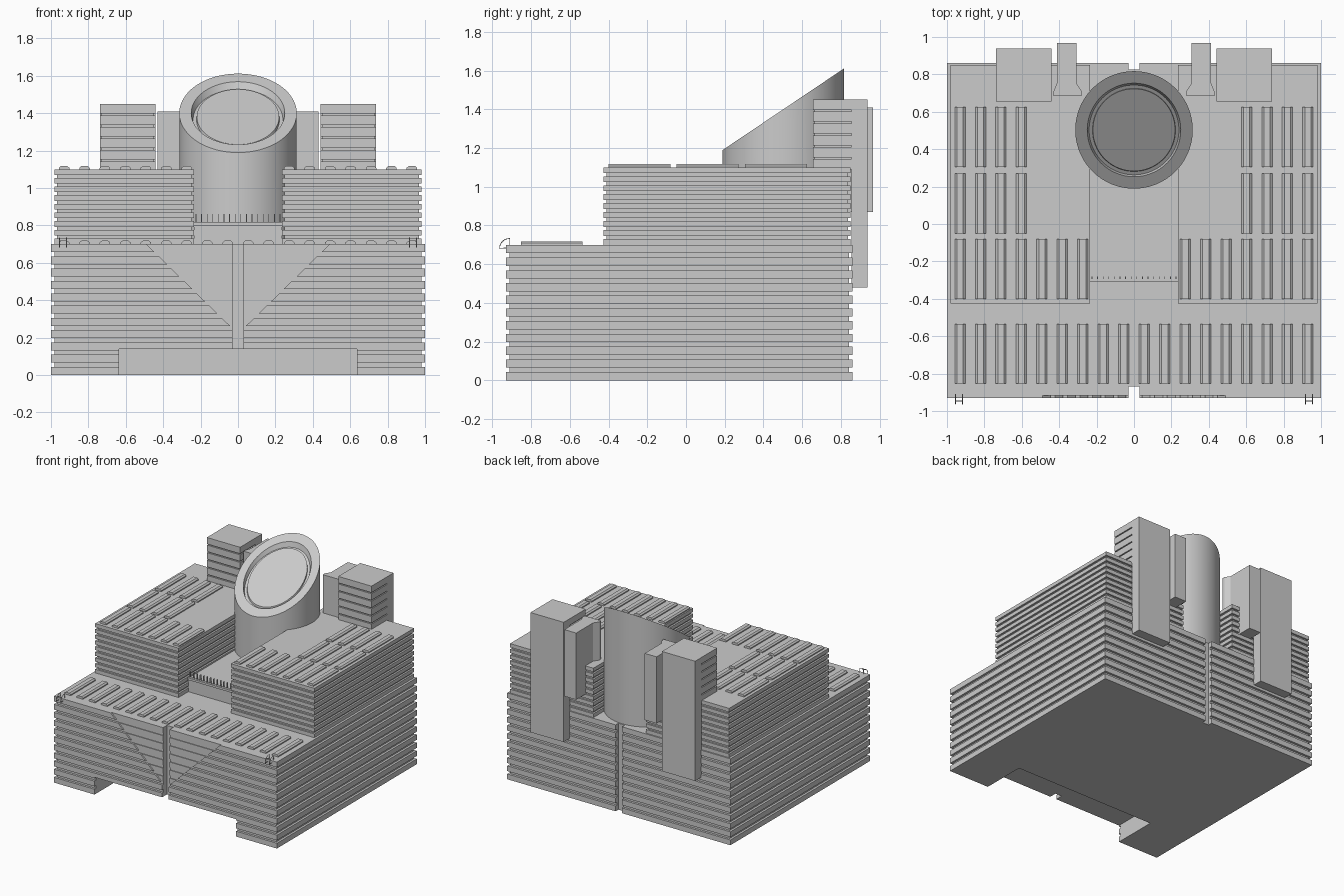
import bpy, bmesh, math

if "Cube" in bpy.data.objects:
    bpy.data.objects.remove(bpy.data.objects["Cube"])


def make(name, bm):
    bmesh.ops.recalc_face_normals(bm, faces=bm.faces)
    me = bpy.data.meshes.new(name)
    bm.to_mesh(me)
    bm.free()
    ob = bpy.data.objects.new(name, me)
    bpy.context.collection.objects.link(ob)
    return ob


def loft(bm, rings):
    """Skin a list of closed point rings and cap both ends."""
    vs = [[bm.verts.new(p) for p in r] for r in rings]
    n = len(vs[0])
    for a, b in zip(vs, vs[1:]):
        for i in range(n):
            j = (i + 1) % n
            bm.faces.new((a[i], a[j], b[j], b[i]))
    bm.faces.new(vs[0][::-1])
    bm.faces.new(vs[-1])


def rect(x0, x1, y0, y1, z, d=0.0):
    return [(x0 + d, y0 + d, z), (x1 - d, y0 + d, z), (x1 - d, y1 - d, z), (x0 + d, y1 - d, z)]


def box(bm, x0, x1, y0, y1, z0, z1):
    loft(bm, [rect(x0, x1, y0, y1, z0), rect(x0, x1, y0, y1, z1)])


def box_object(name, *dims):
    bm = bmesh.new()
    box(bm, *dims)
    return make(name, bm)


def banded(name, x0, x1, y0, y1, z0, z1, n, groove, depth):
    """Block whose walls are n bands separated by grooves."""
    band = (z1 - z0 - (n - 1) * groove) / n
    rings, z = [], z0
    for i in range(n):
        rings += [rect(x0, x1, y0, y1, z), rect(x0, x1, y0, y1, z + band)]
        z += band
        if i < n - 1:
            rings += [rect(x0, x1, y0, y1, z, depth), rect(x0, x1, y0, y1, z + groove, depth)]
            z += groove
    bm = bmesh.new()
    loft(bm, rings)
    return make(name, bm)


def cut(ob, cutter):
    cutter.hide_render = True
    m = ob.modifiers.new("cut", 'BOOLEAN')
    m.operation, m.object, m.solver = 'DIFFERENCE', cutter, 'EXACT'
    bpy.context.view_layer.objects.active = ob
    bpy.ops.object.modifier_apply(modifier=m.name)
    bpy.data.objects.remove(cutter)


# Banded base with V panel, slits and entrance recess
base = banded("base_block", -1, 1, -0.93, 0.86, 0, 0.70, 11, 0.023, 0.018)
bm = bmesh.new()
v_shape = [(-0.03, 0.25), (0.03, 0.25), (0.592, 0.80), (-0.592, 0.80)]
loft(bm, [[(x, y, z) for x, z in v_shape] for y in (-1.0, -0.918)])
cut(base, make("v_cutter", bm))
cut(base, box_object("front_slit_cutter", -0.029, 0.029, -1.0, -0.87, -0.1, 0.9))
cut(base, box_object("back_slit_cutter", -0.029, 0.029, 0.825, 1.0, -0.1, 0.9))
cut(base, box_object("entrance_cutter", -0.635, 0.635, -1.1, -0.57, -0.1, 0.14))

# Upper wings and the rear towers, left and right
for s, side in ((-1, "left"), (1, "right")):
    def span(a, b):
        return sorted((s * a, s * b))
    banded("wing_" + side, *span(0.235, 0.982), -0.425, 0.85, 0.70, 1.10, 9, 0.016, 0.014)
    banded("tower_bands_" + side, *span(0.44, 0.738), 0.655, 0.88, 1.09, 1.45, 6, 0.009, 0.009)
    box_object("tower_slab_" + side, *span(0.44, 0.738), 0.855, 0.937, 0.48, 1.45)
    plan = [(0.28, 0.685), (0.43, 0.685), (0.43, 0.71), (0.413, 0.75), (0.413, 0.967),
            (0.307, 0.967), (0.307, 0.75), (0.28, 0.71)]
    bm = bmesh.new()
    loft(bm, [[(s * x, y, z) for x, y in plan] for z in (0.87, 1.41)])
    make("small_tower_" + side, bm)

# Terrace block between the wings
box_object("terrace", -0.236, 0.236, -0.30, 0.45, 0.69, 0.81)

# Terrace railing
bm = bmesh.new()
box(bm, -0.235, 0.235, -0.31, -0.292, 0.80, 0.818)
for i in range(16):
    x = -0.225 + 0.03 * i
    box(bm, x - 0.002, x + 0.002, -0.295, -0.28, 0.81, 0.86)
make("terrace_railing", bm)

# Round tower with slanted top and recessed skylight
SEG, CY = 96, 0.503


def slant_ring(r, drop=None):
    pts = []
    for i in range(SEG):
        a = 2 * math.pi * i / SEG
        x, y = r * math.cos(a), CY + r * math.sin(a)
        pts.append((x, y, 0.70 if drop is None else 1.19 + (y - 0.19) * 0.672 - drop))
    return pts


bm = bmesh.new()
loft(bm, [slant_ring(0.314), slant_ring(0.314, 0), slant_ring(0.25, 0), slant_ring(0.24, 0.035),
          slant_ring(0.222, 0.035), slant_ring(0.22, 0.02)])
drum = make("round_tower", bm)
bpy.context.view_layer.objects.active = drum
drum.select_set(True)
bpy.ops.object.shade_smooth_by_angle(angle=math.radians(25))


# Rows of chamfered roof skylights
def skylight(bm, x, y0, y1, z):
    w, h = 0.028, 0.018
    prof = [(-w, -0.004), (w, -0.004), (w, h * 0.45), (w * 0.6, h), (-w * 0.6, h), (-w, h * 0.45)]
    loft(bm, [[(x + px, y, z + pz) for px, pz in prof] for y in (y0, y1)])


bm = bmesh.new()
for i in range(18):
    x = -0.93 + i * 1.86 / 17
    skylight(bm, x, -0.853, -0.535, 0.70)
    if abs(x) > 0.25:
        skylight(bm, x, -0.40, -0.08, 1.10)
    if abs(x) > 0.55:
        skylight(bm, x, -0.05, 0.27, 1.10)
        skylight(bm, x, 0.305, 0.625, 1.10)
make("roof_skylights", bm)

# Curved ladder hoops at the front corners
cu = bpy.data.curves.new("corner_hoops", 'CURVE')
cu.dimensions, cu.bevel_depth, cu.bevel_resolution = '3D', 0.0025, 1


def tube(pts):
    sp = cu.splines.new('POLY')
    sp.points.add(len(pts) - 1)
    for p, c in zip(sp.points, pts):
        p.co = (*c, 1)


for s in (-1, 1):
    for x in (0.917, 0.955):
        arc = [(s * x, -0.91 - 0.053 * math.sin(t * math.pi / 12), 0.683 + 0.05 * math.cos(t * math.pi / 12))
               for t in range(7)]
        tube([(s * x, -0.91, 0.70)] + arc + [(s * x, -0.93, 0.683)])
    tube([(s * 0.917, -0.947, 0.718), (s * 0.955, -0.947, 0.718)])
bpy.context.collection.objects.link(bpy.data.objects.new("corner_hoops", cu))
